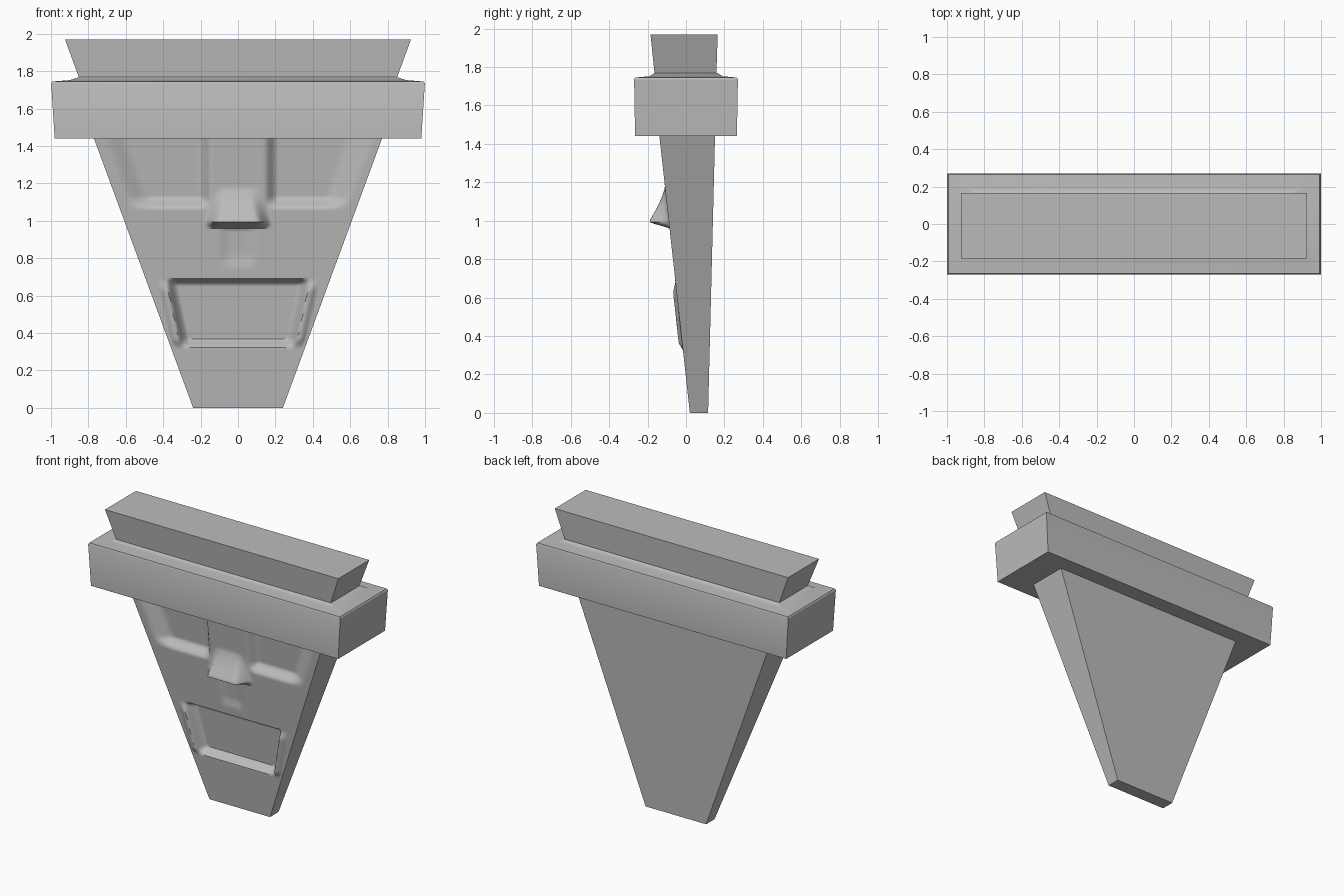
import bpy, bmesh, math

if "Cube" in bpy.data.objects:
    bpy.data.objects.remove(bpy.data.objects["Cube"])

stone = bpy.data.materials.new("grey stone")
stone.diffuse_color = (0.5, 0.5, 0.5, 1)
stone.use_nodes = True
stone.node_tree.nodes["Principled BSDF"].inputs["Base Color"].default_value = stone.diffuse_color


def finish(bm, name, angle):
    bmesh.ops.recalc_face_normals(bm, faces=bm.faces)
    me = bpy.data.meshes.new(name)
    bm.to_mesh(me)
    bm.free()
    ob = bpy.data.objects.new(name, me)
    bpy.context.collection.objects.link(ob)
    me.materials.append(stone)
    bpy.context.view_layer.objects.active = ob
    ob.select_set(True)
    bpy.ops.object.shade_smooth_by_angle(angle=math.radians(angle))
    ob.select_set(False)


def loft(name, rings, angle=30):
    """Stack of rectangles given as (z, half width, front y, back y)."""
    bm = bmesh.new()
    loops = [[bm.verts.new(p) for p in ((-w, f, z), (w, f, z), (w, b, z), (-w, b, z))]
             for z, w, f, b in rings]
    for lo, hi in zip(loops, loops[1:]):
        for i in range(4):
            j = (i + 1) % 4
            bm.faces.new((lo[i], lo[j], hi[j], hi[i]))
    bm.faces.new(loops[0])
    bm.faces.new(loops[-1])
    finish(bm, name, angle)


def step(a, b, v):
    t = min(1, max(0, (v - a) / (b - a)))
    return t * t * (3 - 2 * t)


def ramp(a, b, v):
    return min(1, max(0, (v - a) / (b - a)))


H = 1.45


def half_width(z):
    return 0.24 + 0.53 * z / 1.44


def relief(x, z):
    """Outward carving height of the face."""
    ax, w = abs(x), half_width(z)
    # eye sockets, shallow at the brow and deepest above the cheek
    eye = step(0.14, 0.21, ax) * (1 - step(w - 0.19, w - 0.04, ax))
    eye *= step(1.06, 1.13, z)
    d = -0.055 * eye
    # nose wedge with a flat underside
    nw = 0.10 + 0.05 * ramp(1.17, 0.99, z)
    side = 1 - step(nw - 0.05, nw + 0.03, ax)
    d += 0.10 * side * ramp(1.18, 1.0, z) ** 1.3 * ramp(0.962, 0.99, z)
    # groove under the nose
    d -= 0.012 * (1 - step(0.04, 0.11, ax)) * step(0.74, 0.82, z) * (1 - step(0.95, 0.97, z))
    # open mouth with raised side rims and lower lip
    mw = 0.31 + 0.08 * ramp(0.32, 0.69, z)
    inside = 1 - step(mw - 0.06, mw, ax)
    d -= 0.055 * inside * step(0.32, 0.37, z) * (1 - ramp(0.665, 0.69, z))
    rim = step(mw - 0.03, mw, ax) * (1 - step(mw + 0.01, mw + 0.05, ax))
    d += 0.018 * rim * step(0.32, 0.37, z) * (1 - step(0.62, 0.69, z))
    return d * (1 - step(w - 0.03, w, ax))


# tapering face slab with carved front
NX, NZ = 100, 130
bm = bmesh.new()
grid = []
for k in range(NZ + 1):
    z = H * k / NZ
    w = half_width(z)
    row = []
    for i in range(NX + 1):
        x = w * (2 * i / NX - 1)
        row.append(bm.verts.new((x, 0.02 - 0.11 * z - relief(x, z), z)))
    grid.append(row)
for k in range(NZ):
    for i in range(NX):
        bm.faces.new((grid[k][i], grid[k][i + 1], grid[k + 1][i + 1], grid[k + 1][i]))
back = [bm.verts.new((s * half_width(z), 0.115 + 0.025 * z, z))
        for s, z in ((-1, 0), (1, 0), (1, H), (-1, H))]
bm.faces.new(back)
bm.faces.new(grid[0] + [back[1], back[0]])
bm.faces.new(grid[-1] + [back[2], back[3]])
bm.faces.new([r[0] for r in grid] + [back[3], back[0]])
bm.faces.new([r[-1] for r in grid] + [back[2], back[1]])
finish(bm, "carved_face", 40)

# wide brim block with a low sloped shoulder
loft("brim", [(1.44, 0.98, -0.265, 0.265), (1.735, 0.999, -0.27, 0.27),
              (1.745, 0.993, -0.265, 0.265), (1.752, 0.9, -0.19, 0.19),
              (1.768, 0.85, -0.165, 0.165)])

# crown flaring outwards to the flat top
loft("crown", [(1.76, 0.848, -0.163, 0.158), (1.97, 0.925, -0.185, 0.165)])
